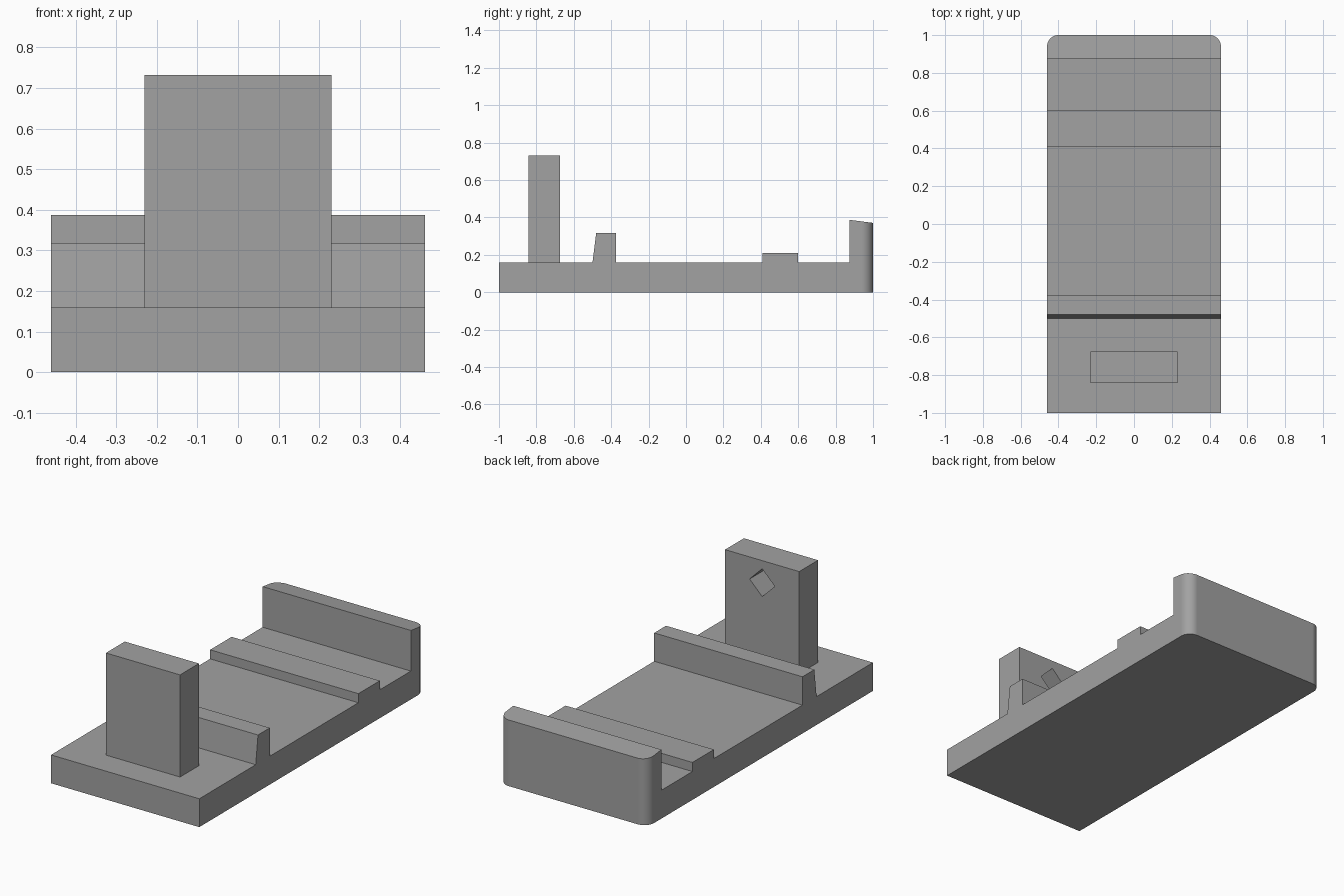
import bpy, bmesh, math

if "Cube" in bpy.data.objects:
    bpy.data.objects.remove(bpy.data.objects["Cube"])

HALF_W = 0.46
FLOOR = 0.159
grey = bpy.data.materials.new("plain grey")
grey.diffuse_color = (0.36, 0.36, 0.36, 1)
grey.use_nodes = True
grey.node_tree.nodes["Principled BSDF"].inputs["Base Color"].default_value = grey.diffuse_color


def prism(name, points, axis, start, end):
    """Extrude a 2D outline: axis 'x' takes (y, z) points, axis 'y' takes (x, z)."""
    bm = bmesh.new()
    place = (lambda p, d: (d, p[0], p[1])) if axis == "x" else (lambda p, d: (p[0], d, p[1]))
    face = bm.faces.new([bm.verts.new(place(p, start)) for p in points])
    moved = bmesh.ops.extrude_face_region(bm, geom=[face])["geom"]
    shift = place((0, 0), end - start)
    bmesh.ops.translate(bm, vec=shift, verts=[g for g in moved if isinstance(g, bmesh.types.BMVert)])
    bmesh.ops.recalc_face_normals(bm, faces=bm.faces)
    mesh = bpy.data.meshes.new(name)
    bm.to_mesh(mesh)
    bm.free()
    obj = bpy.data.objects.new(name, mesh)
    bpy.context.collection.objects.link(obj)
    mesh.materials.append(grey)
    return obj


# Base with sloped rail, low ridge and tall end wall in one side profile
profile = [(-1, 0), (1, 0), (1, 0.371), (0.875, 0.387), (0.875, FLOOR),
           (0.6, FLOOR), (0.6, 0.21), (0.41, 0.21), (0.41, FLOOR),
           (-0.375, FLOOR), (-0.375, 0.318), (-0.48, 0.318), (-0.5, FLOOR), (-1, FLOOR)]
base = prism("base_tray", profile, "x", -HALF_W, HALF_W)

# Rounded vertical corners of the end wall
bm = bmesh.new()
bm.from_mesh(base.data)
corners = [e for e in bm.edges
           if all(v.co.y > 0.99 for v in e.verts)
           and abs(e.verts[0].co.x - e.verts[1].co.x) < 0.01]
bmesh.ops.bevel(bm, geom=corners, offset=0.06, segments=10, profile=0.5, affect="EDGES")
bm.to_mesh(base.data)
bm.free()

# Upright post
w = 0.23
post = prism("post", [(-w, FLOOR), (w, FLOOR), (w, 0.732), (-w, 0.732)], "y", -0.842, -0.675)

# Blind diamond socket in the back of the post
r, cz = 0.078, 0.608
cutter = prism("socket_cutter", [(-r, cz), (0, cz - r), (r, cz), (0, cz + r)], "y", -0.82, -0.6)
cutter.hide_render = True
cutter.hide_set(True)
cut = post.modifiers.new("socket", "BOOLEAN")
cut.operation = "DIFFERENCE"
cut.solver = "EXACT"
cut.object = cutter

# Smooth the rounded corners, keeping the large faces evenly flat
bpy.ops.object.select_all(action="DESELECT")
base.select_set(True)
bpy.context.view_layer.objects.active = base
bpy.ops.object.shade_smooth_by_angle(angle=math.radians(30))
flat = base.modifiers.new("flat_faces", "WEIGHTED_NORMAL")
flat.keep_sharp = True
